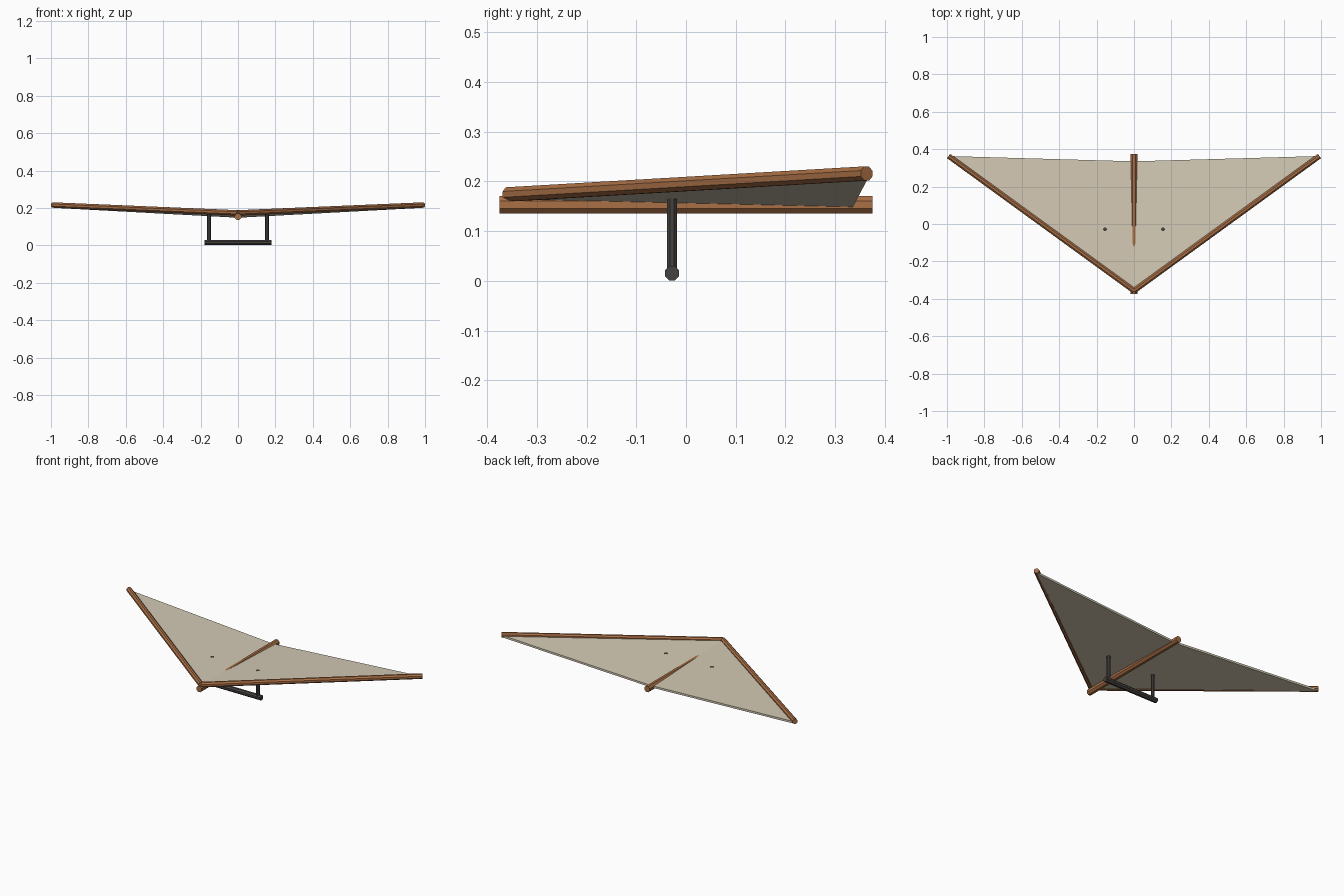
import bpy, bmesh
from math import pi
from mathutils import Vector, Matrix

if "Cube" in bpy.data.objects:
    bpy.data.objects.remove(bpy.data.objects["Cube"])


def material(name, rgb):
    m = bpy.data.materials.new(name)
    m.diffuse_color = (*rgb, 1)
    m.use_nodes = True
    m.node_tree.nodes["Principled BSDF"].inputs["Base Color"].default_value = m.diffuse_color
    return m


wood = material("wood", (0.40, 0.16, 0.06))
canvas = material("canvas", (0.66, 0.59, 0.46))
dark = material("dark_metal", (0.06, 0.055, 0.05))


def finish(name, bm, mat):
    mesh = bpy.data.meshes.new(name)
    bmesh.ops.recalc_face_normals(bm, faces=bm.faces)
    bm.to_mesh(mesh)
    bm.free()
    mesh.materials.append(mat)
    ob = bpy.data.objects.new(name, mesh)
    bpy.context.collection.objects.link(ob)
    return ob


def rod(name, a, b, r, mat, sides=8):
    """Flat-sided rod between two points."""
    a, b = Vector(a), Vector(b)
    d = b - a
    bm = bmesh.new()
    turn = d.to_track_quat('Z', 'Y').to_matrix().to_4x4()
    spin = Matrix.Rotation(pi / sides, 4, 'Z')
    bmesh.ops.create_cone(bm, cap_ends=True, segments=sides, radius1=r, radius2=r,
                          depth=d.length,
                          matrix=Matrix.Translation((a + b) / 2) @ turn @ spin)
    return finish(name, bm, mat)


# Keel along the centre
rod("keel", (0, -0.375, 0.153), (0, 0.375, 0.153), 0.019, wood)

# Swept leading edges and control bar uprights, one per side
for side, s in (("left", -1), ("right", 1)):
    rod(side + "_leading_edge", (0, -0.357, 0.174), (s * 0.991, 0.363, 0.216), 0.0155, wood)
    rod(side + "_upright", (s * 0.155, -0.028, 0.016), (s * 0.155, -0.028, 0.178), 0.011, dark)

# Control bar
rod("control_bar", (-0.18, -0.028, 0.0155), (0.18, -0.028, 0.0155), 0.0155, dark)

# Thin sail: two triangular panels folded along the keel
bm = bmesh.new()
nose, tail, left, right = [bm.verts.new(p) for p in (
    (0, -0.36, 0.176), (0, 0.335, 0.160), (-0.985, 0.363, 0.213), (0.985, 0.363, 0.213))]
panels = [bm.faces.new((nose, right, tail)), bm.faces.new((nose, tail, left))]
ext = bmesh.ops.extrude_face_region(bm, geom=panels, use_keep_orig=True)
lower = [g for g in ext["geom"] if isinstance(g, bmesh.types.BMVert)]
bmesh.ops.translate(bm, verts=lower, vec=(0, 0, -0.012))
finish("sail", bm, canvas)
